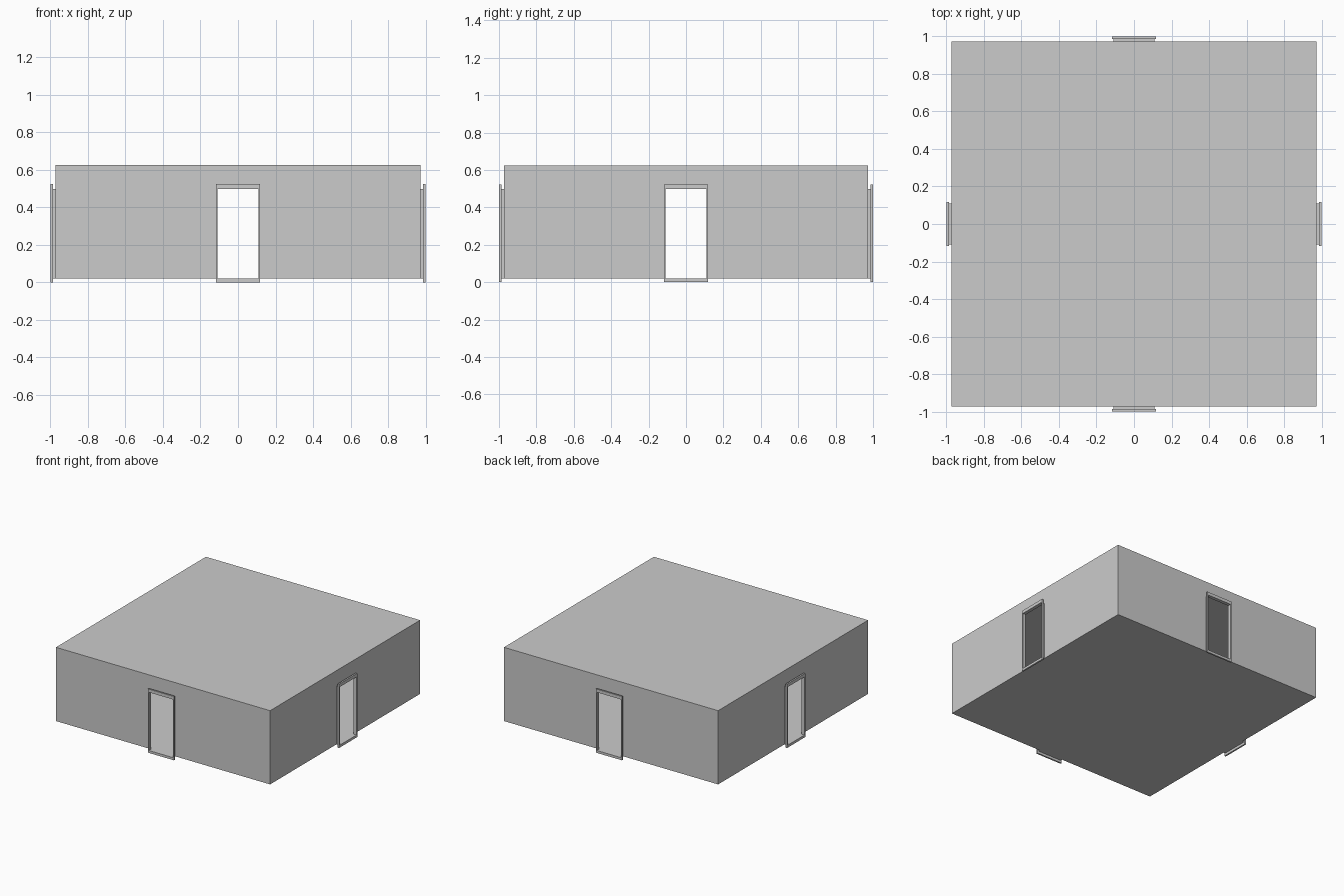
import bpy, bmesh
from math import pi
from mathutils import Matrix

if "Cube" in bpy.data.objects:
    bpy.data.objects.remove(bpy.data.objects["Cube"])

W = 0.972                 # wall distance from centre
Z0, Z1 = 0.02, 0.625      # floor and ceiling
DW, DH = 0.109, 0.497     # doorway half width and top
FW, FH = 0.118, 0.523     # door frame half width and top
Y0, Y1 = 0.987, 1.0       # door frame depth range


def finish(name, bm, angle=0.0):
    bm.transform(Matrix.Rotation(angle, 4, 'Z'))
    mesh = bpy.data.meshes.new(name)
    bm.to_mesh(mesh)
    bm.free()
    bpy.context.collection.objects.link(bpy.data.objects.new(name, mesh))


def rect(w, y, za, zb):
    return [(-w, -y, za), (w, -y, za), (w, -y, zb), (-w, -y, zb)]


def bridge(bm, a, b):
    for i in range(4):
        j = (i + 1) % 4
        bm.faces.new((a[i], a[j], b[j], b[i]))


# room shell: thin floor, ceiling and four walls with doorways
bm = bmesh.new()
for k in range(4):
    wall = [(-W, Z0), (-DW, Z0), (-DW, DH), (DW, DH),
            (DW, Z0), (W, Z0), (W, Z1), (-W, Z1)]
    rot = Matrix.Rotation(k * pi / 2, 4, 'Z')
    verts = [bm.verts.new((x, -W, z)) for x, z in wall]
    bm.faces.new(verts)
    bmesh.ops.transform(bm, matrix=rot, verts=verts)
for z, s in ((Z0, -1), (Z1, 1)):
    bm.faces.new([bm.verts.new((x * s, y, z)) for x, y in
                  ((-W, -W), (W, -W), (W, W), (-W, W))])
bmesh.ops.remove_doubles(bm, verts=bm.verts, dist=1e-4)
finish("room_shell", bm)

for k, side in enumerate(("front", "right", "back", "left")):
    # thin passage from the wall to the door frame
    bm = bmesh.new()
    a, b = [[bm.verts.new(p) for p in rect(DW, y, Z0, DH)] for y in (W, Y0)]
    bridge(bm, b, a)
    finish(side + "_door_passage", bm, k * pi / 2)

    # rectangular frame around the doorway
    bm = bmesh.new()
    loops = [[bm.verts.new(p) for p in r] for r in (
        rect(FW, Y1, 0, FH), rect(DW, Y1, Z0, DH),
        rect(DW, Y0, Z0, DH), rect(FW, Y0, 0, FH))]
    for i in range(4):
        bridge(bm, loops[i], loops[(i + 1) % 4])
    bmesh.ops.recalc_face_normals(bm, faces=bm.faces)
    finish(side + "_door_frame", bm, k * pi / 2)
